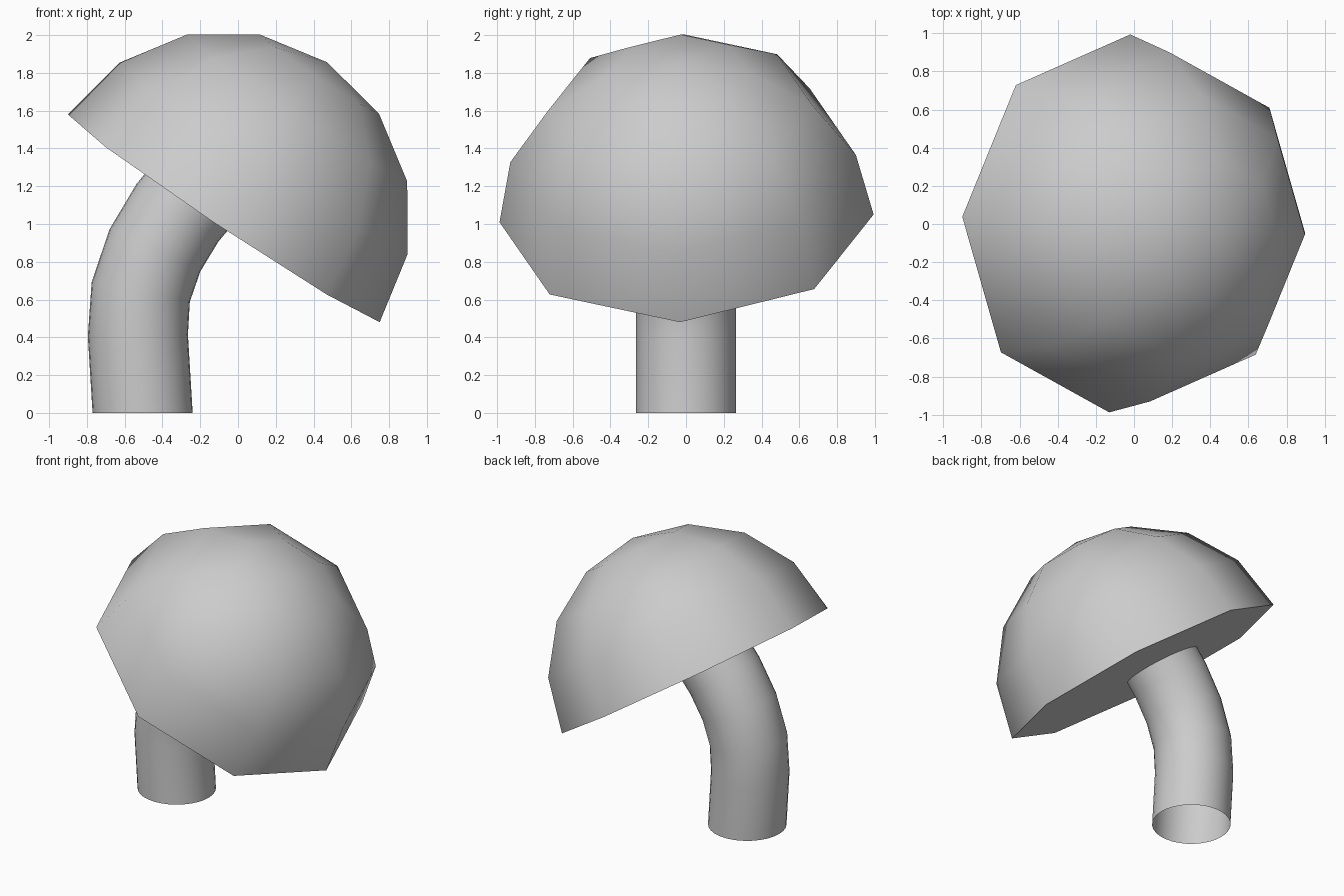
import bpy, bmesh, math
from mathutils import Vector, Matrix

if "Cube" in bpy.data.objects:
    bpy.data.objects.remove(bpy.data.objects["Cube"])


def make_object(name, bm, angle):
    bmesh.ops.recalc_face_normals(bm, faces=bm.faces)
    mesh = bpy.data.meshes.new(name)
    bm.to_mesh(mesh)
    bm.free()
    obj = bpy.data.objects.new(name, mesh)
    bpy.context.collection.objects.link(obj)
    bpy.ops.object.select_all(action='DESELECT')
    obj.select_set(True)
    bpy.context.view_layer.objects.active = obj
    bpy.ops.object.shade_smooth_by_angle(angle=math.radians(angle))
    return obj


# Cap: eight-sided half sphere with a flat underside, tilted to the right
bm = bmesh.new()
bmesh.ops.create_uvsphere(bm, u_segments=8, v_segments=8, radius=0.992)
bmesh.ops.delete(bm, geom=[v for v in bm.verts if v.co.z < -0.01], context='VERTS')
rim = [e for e in bm.edges if e.is_boundary]
bmesh.ops.contextual_create(bm, geom=rim)
left = Vector((-0.833, 0.035, 0.555)).normalized()
back = Vector((0.055, 0.985, 0.02))
up = back.cross(left).normalized()
back = left.cross(up)
tilt = Matrix((back, left, up)).transposed().to_4x4()
bm.transform(Matrix.Translation((-0.075, 0.003, 1.03)) @ tilt)
make_object("cap", bm, 60)

# Stem: open round tube swept along a bent path in the front plane
path = [(-0.505, 0), (-0.53, 0.41), (-0.515, 0.64), (-0.44, 0.86),
        (-0.32, 1.06), (-0.17, 1.24)]
radius, sides = 0.265, 32
bm = bmesh.new()
rings = []
for i, (x, z) in enumerate(path):
    x0, z0 = path[max(i - 1, 0)]
    x1, z1 = path[min(i + 1, len(path) - 1)]
    lean = math.atan2(x1 - x0, z1 - z0) if i else 0
    ring = []
    for k in range(sides):
        t = 2 * math.pi * k / sides
        r = radius * math.cos(t)
        ring.append(bm.verts.new((x + r * math.cos(lean), radius * math.sin(t),
                                  z - r * math.sin(lean))))
    rings.append(ring)
for a, b in zip(rings, rings[1:]):
    for k in range(sides):
        n = (k + 1) % sides
        bm.faces.new((a[k], a[n], b[n], b[k]))
make_object("stem", bm, 60)
